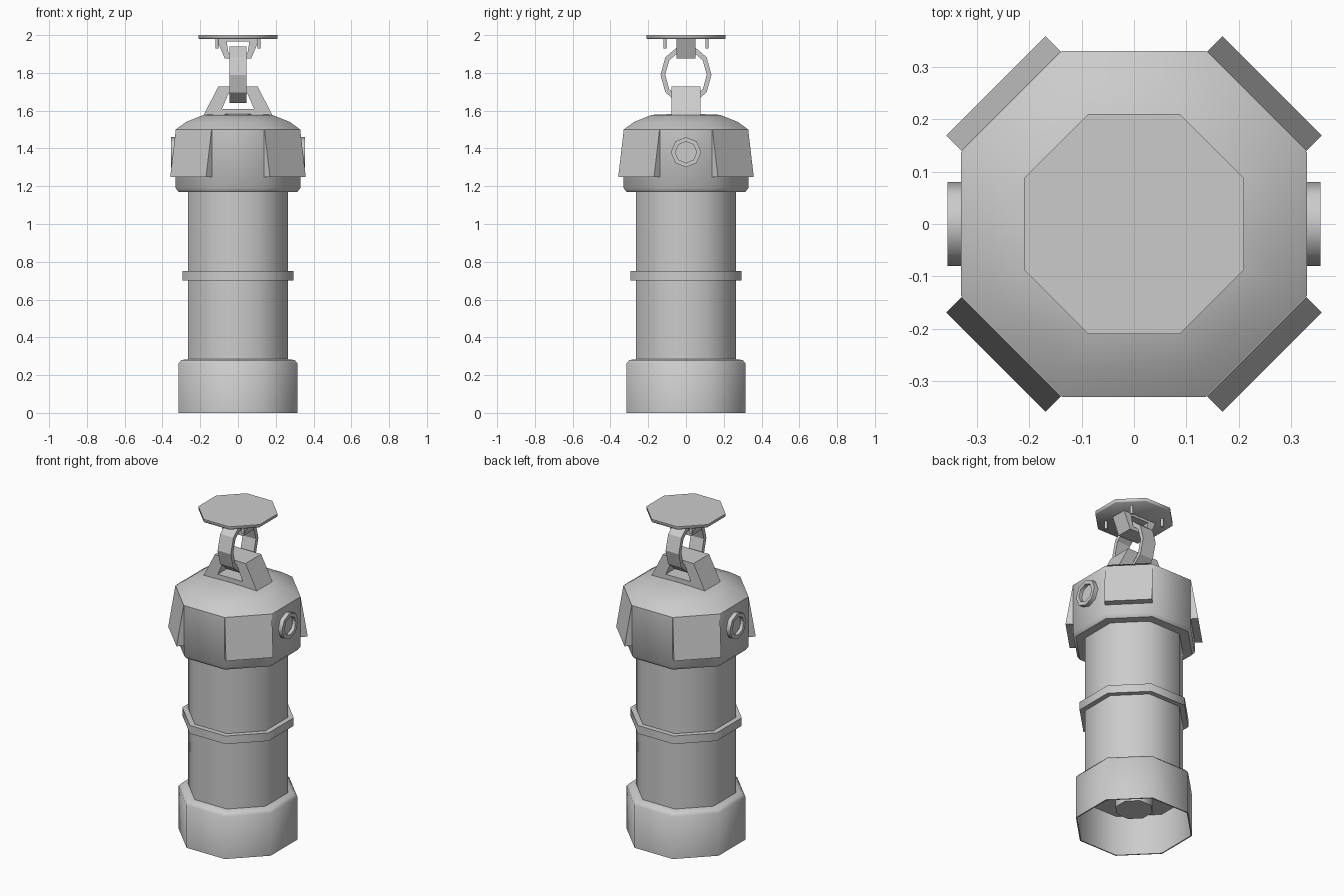
import bpy, bmesh, math
from mathutils import Matrix

if "Cube" in bpy.data.objects:
    bpy.data.objects.remove(bpy.data.objects["Cube"])

K = 1 / math.cos(math.pi / 8)   # apothem -> corner radius of an octagon


def finish(name, bm, mat=None, smooth=50):
    bmesh.ops.remove_doubles(bm, verts=bm.verts, dist=1e-5)
    bmesh.ops.recalc_face_normals(bm, faces=bm.faces)
    if mat:
        bm.transform(mat)
    me = bpy.data.meshes.new(name)
    bm.to_mesh(me)
    bm.free()
    ob = bpy.data.objects.new(name, me)
    bpy.context.collection.objects.link(ob)
    if smooth:
        bpy.ops.object.select_all(action='DESELECT')
        ob.select_set(True)
        bpy.context.view_layer.objects.active = ob
        bpy.ops.object.shade_smooth_by_angle(angle=math.radians(smooth))
    return ob


def lathe(name, profile, closed=False, mat=None, sides=8):
    """Spin (apothem, z) points into an octagonal solid; radius 0 ends close it."""
    bm = bmesh.new()
    rings = []
    for r, z in profile:
        rings.append([bm.verts.new((r * K * math.cos(a), r * K * math.sin(a), z))
                      for a in [(i + .5) * 2 * math.pi / sides for i in range(sides)]]
                     if r > 0 else [bm.verts.new((0, 0, z))] * sides)
    pairs = list(zip(rings, rings[1:]))
    if closed:
        pairs.append((rings[-1], rings[0]))
    for a, b in pairs:
        for i in range(sides):
            j = (i + 1) % sides
            loop = list(dict.fromkeys([a[i], a[j], b[j], b[i]]))
            if len(loop) > 2:
                bm.faces.new(loop)
    return finish(name, bm, mat)


def frame(name, outer, inner, depth):
    """Closed frame: matching outer/inner (x, z) outlines given thickness along y."""
    bm = bmesh.new()
    n = len(outer)
    v = [[bm.verts.new((x, y, z)) for x, z in loop]
         for loop, y in ((outer, -depth), (inner, -depth), (inner, depth), (outer, depth))]
    for k in range(4):
        for i in range(n):
            j = (i + 1) % n
            bm.faces.new((v[k][i], v[k][j], v[(k + 1) % 4][j], v[(k + 1) % 4][i]))
    return finish(name, bm, smooth=0)


# hollow foot with inner recess and a hanging stub
lathe("base", [(.26, .285), (.30, .28), (.315, .262), (.315, 0), (.308, 0), (.308, .25),
               (.10, .25), (.10, .11), (0, .11)])
# main tube and its middle band
lathe("body", [(.265, .26), (.265, 1.19)])
lathe("middle_band", [(.26, .70), (.295, .70), (.295, .75), (.26, .75)], closed=True)
# head with domed top
lathe("head", [(0, 1.17), (.315, 1.17), (.33, 1.19), (.33, 1.50)])
lathe("head_dome", [(.33, 1.50), (.275, 1.54), (.18, 1.578), (0, 1.585)])

# wedge pads on the four diagonal faces
for i in range(4):
    bm = bmesh.new()
    pts = [(.325, 1.25), (.373, 1.25), (.332, 1.50), (.325, 1.50)]
    s = [[bm.verts.new((x, y, z)) for x, z in pts] for y in (-.134, .134)]
    bm.faces.new(s[0])
    bm.faces.new(s[1])
    for k in range(4):
        m = (k + 1) % 4
        bm.faces.new((s[0][k], s[0][m], s[1][m], s[1][k]))
    finish(f"head_pad_{i}", bm, Matrix.Rotation(math.radians(45 + 90 * i), 4, 'Z'), 0)

# recessed octagonal bolts on both sides
for side in (1, -1):
    mat = (Matrix.Translation((0, 0, 1.38)) @ Matrix.Rotation(side * math.pi / 2, 4, 'Y')
           @ Matrix.Rotation(math.pi / 8, 4, 'Z'))
    lathe("bolt_right" if side > 0 else "bolt_left",
          [(.074, .32), (.074, .356), (.052, .356), (.052, .335), (0, .335)], mat=mat)

# carrying loop on the head
frame("head_loop", [(-.185, 1.57), (.185, 1.57), (.105, 1.727), (-.105, 1.727)],
      [(-.085, 1.61), (.085, 1.61), (.05, 1.69), (-.05, 1.69)], .076)

# chain link standing in the yz plane
angles = [i * math.pi / 5 for i in range(10)]
link = frame("chain_link",
             [(.135 * math.cos(a), .158 * math.sin(a) + 1.79) for a in angles],
             [(.110 * math.cos(a), .130 * math.sin(a) + 1.79) for a in angles], .045)
link.rotation_euler.z = math.pi / 2

# ceiling plate, its bracket and four small screws
lathe("ceiling_plate", [(0, 1.98), (.205, 1.98), (.21, 1.985), (.21, 2.0), (0, 2.0)])
frame("plate_bracket", [(-.115, 1.982), (.115, 1.982), (.07, 1.877), (-.07, 1.877)],
      [(-.06, 1.965), (.06, 1.965), (.05, 1.902), (-.05, 1.902)], .05)
for i in range(4):
    a = math.radians(45 + 90 * i)
    lathe(f"plate_screw_{i}", [(0, 1.93), (.008, 1.93), (.008, 1.985)],
          mat=Matrix.Translation((.158 * math.cos(a), .158 * math.sin(a), 0)))
